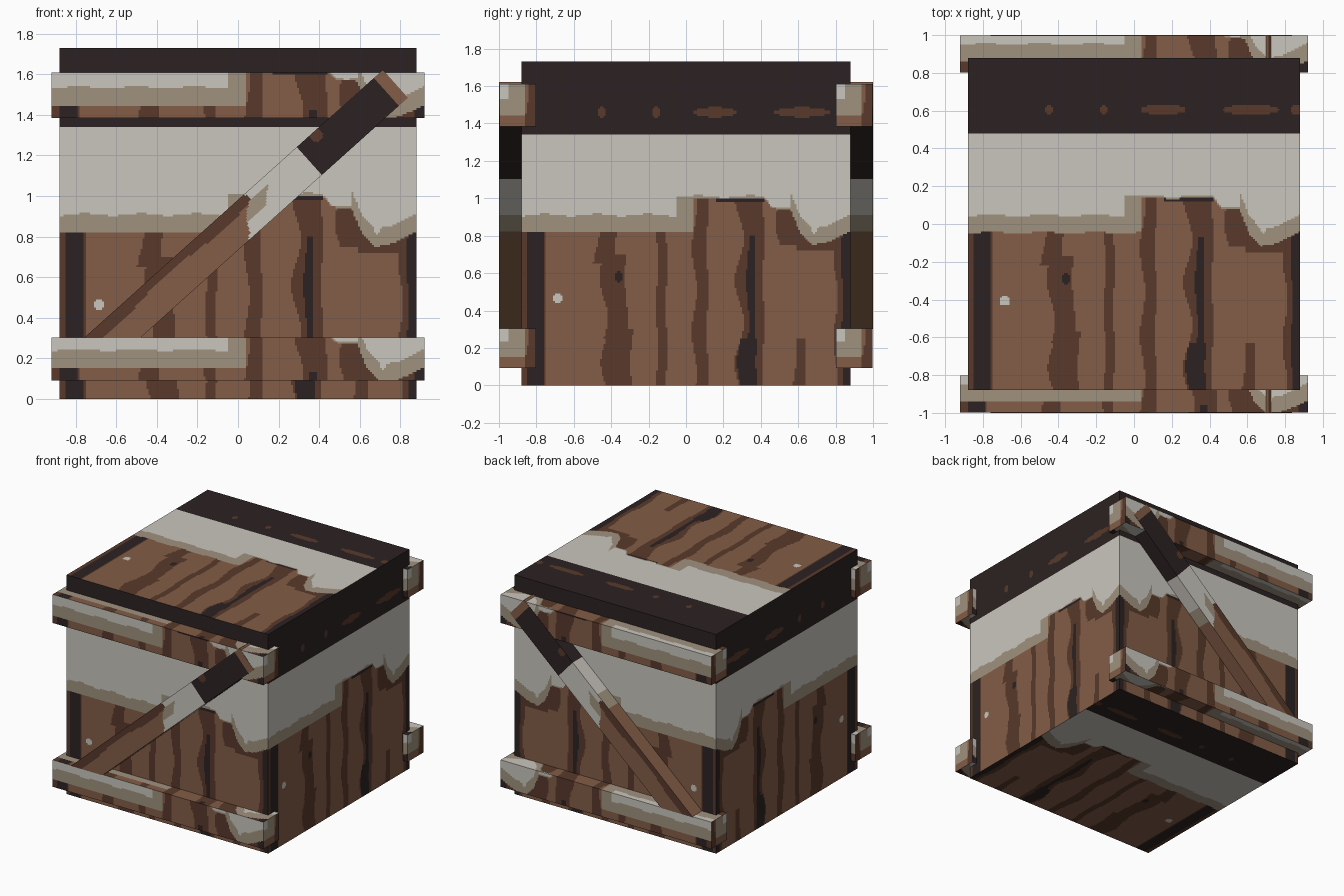
import bpy
import bmesh
import math
from mathutils import Matrix, Vector

cube = bpy.data.objects.get("Cube")
if cube:
    bpy.data.objects.remove(cube, do_unlink=True)

CREAM, TAUPE, BROWN, DARK, BLACK = range(5)
PALETTE = {
    "cream_paint": "cac6be",
    "worn_taupe": "a0927f",
    "wood_brown": "835d47",
    "grain_brown": "58392b",
    "dark_band": "2c2222",
}


def linear(c):
    return c / 12.92 if c <= .04 else ((c + .055) / 1.055) ** 2.4


MATERIALS = []
for mat_name, code in PALETTE.items():
    mat = bpy.data.materials.new(mat_name)
    mat.use_nodes = True
    colour = (*[linear(channel / 255) for channel in bytes.fromhex(code)], 1)
    mat.diffuse_color = colour
    shader = mat.node_tree.nodes["Principled BSDF"]
    shader.inputs["Base Color"].default_value = colour
    MATERIALS.append(mat)

HALF, HEIGHT, STEP = .88, 1.73, .01
PAINT_LINE, BAND_LINE = .82, 1.34

# Top of the bare wood to the right of the raised patch: across, height
WORN_EDGE = [(.04, 1), (.42, 1), (.46, .95), (.56, .94), (.61, .81), (.67, .75),
             (.76, .77), (HALF, PAINT_LINE)]

# Grain streaks, later ones on top: colour, centre, half width, bottom, top
STREAKS = [
    (DARK, -.82, .07, 0, 1),
    (BLACK, -.8, .045, 0, 1),
    (DARK, -.36, .07, 0, .3),
    (DARK, -.38, .06, .25, .7),
    (DARK, -.43, .05, .65, 1),
    (DARK, -.13, .025, 0, 1),
    (DARK, .08, .035, 0, 1),
    (DARK, .35, .065, 0, 1),
    (BLACK, .335, .045, 0, .25),
    (BLACK, .35, .02, .25, .8),
    (DARK, .56, .06, .75, 1),
    (DARK, .61, .03, 0, .25),
    (DARK, .74, .11, .72, 1),
    (DARK, .84, .04, 0, 1),
    (BLACK, .86, .025, 0, 1),
]

# Scuffs along the dark band: centre, half length
SCUFFS = [(-.45, .02), (-.16, .022), (.155, .12), (.62, .15), (.86, .03)]


def in_oval(u, v, cu, cv, ru, rv):
    return ((u - cu) / ru) ** 2 + ((v - cv) / rv) ** 2 < 1


def wood_top(u):
    for (u0, v0), (u1, v1) in zip(WORN_EDGE, WORN_EDGE[1:]):
        if u0 <= u <= u1:
            return v0 + (v1 - v0) * (u - u0) / (u1 - u0)
    return PAINT_LINE


def weathered(u, v):
    """Colour of the weathered pattern: wood, painted band, dark band."""
    if v > BAND_LINE:
        scuffed = any(in_oval(u, v, c, 1.46, r, .026) for c, r in SCUFFS)
        return DARK if scuffed else BLACK
    wood = wood_top(u)
    ripple = .006 * math.sin(23 * u)
    if -.05 < u < .04:
        taupe = 1.01
    else:
        taupe = wood + (.01 if .04 <= u < .56 else .09) + ripple
    if v > taupe or in_oval(u, v, .685, .88, .022, .065):
        return CREAM
    if v > wood + ripple / 2:
        return TAUPE
    if in_oval(u, v, -.685, .465, .027, .027):
        return CREAM
    if in_oval(u, v, -.36, .58, .017, .035) or (.16 < u < .42 and v > .98):
        return BLACK
    shade = BROWN
    for streak, centre, half, bottom, top in STREAKS:
        sway = half * math.sin(14 * v + 9 * centre) / 4 * (centre > -.5)
        if bottom <= v <= top and abs(u - centre - sway) < half - sway / 2:
            shade = streak
    return shade


def side_strips(size_a, size_b, paint):
    """Cut a side into columns, and each column where its colour changes."""
    cols, rows = round(size_a / STEP), round(size_b / STEP)
    da, db = size_a / cols, size_b / rows
    for c in range(cols):
        shades = [paint((c + .5) * da, (r + .5) * db) for r in range(rows)]
        start = 0
        for r in range(1, rows + 1):
            if r == rows or shades[r] != shades[start]:
                yield c * da, (c + 1) * da, start * db, r * db, shades[start]
                start = r


def painted_box(name, lo, hi, rule, matrix=Matrix(), cut_z=0):
    """Box whose sides are cut into strips coloured by rule(axis, a, b)."""
    bm = bmesh.new()
    for axis, i, j in ((0, 1, 2), (1, 0, 2), (2, 0, 1)):
        strips = side_strips(hi[i] - lo[i], hi[j] - lo[j], lambda a, b: rule(axis, a, b))
        for a0, a1, b0, b1, shade in strips:
            for side, level in ((-1, lo[axis]), (1, hi[axis])):
                corners = []
                for a, b in ((a0, b0), (a1, b0), (a1, b1), (a0, b1)):
                    p = Vector()
                    p[axis], p[i], p[j] = level, lo[i] + a, lo[j] + b
                    corners.append(bm.verts.new(p))
                face = bm.faces.new(corners)
                face.normal_update()
                if face.normal[axis] * side < 0:
                    face.normal_flip()
                face.material_index = shade
    bmesh.ops.remove_doubles(bm, verts=bm.verts, dist=.0001)
    bm.transform(matrix)
    if cut_z:
        bmesh.ops.bisect_plane(bm, geom=bm.verts[:] + bm.edges[:] + bm.faces[:],
                               plane_co=(0, 0, cut_z), plane_no=(0, 0, 1), clear_inner=True)
    mesh = bpy.data.meshes.new(name)
    bm.to_mesh(mesh)
    bm.free()
    for mat in MATERIALS:
        mesh.materials.append(mat)
    bpy.context.collection.objects.link(bpy.data.objects.new(name, mesh))


def crate_rule(axis, a, b):
    return weathered(a - HALF, b * HEIGHT / (2 * HALF) if axis == 2 else b)


def rail_rule(axis, a, b):
    u = a - .1 if axis == 0 else a * HALF / RAIL_HALF - HALF
    return weathered(u, b + .76)


def brace_rule(axis, a, b):
    depth = BRACE_WIDTH - b if axis == 1 else BRACE_WIDTH / 2
    wood_end = 1.06 - .9 * max(0, depth - .03) + .012 * math.sin(50 * depth)
    if axis == 0 or a > 1.92:
        return BROWN
    if a > 1.41:
        return DARK if in_oval(a, depth, 1.52, .02, .035, .03) else BLACK
    if a > wood_end:
        worn = .04 < depth < .11 and a < wood_end + .13
        return TAUPE if worn else CREAM
    return DARK if depth < .05 + .012 * math.sin(9 * a) else BROWN


# Crate body
painted_box("crate_body", (-HALF, -HALF, 0), (HALF, HALF, HEIGHT), crate_rule)

# Rails and diagonal brace on the front and back
RAIL_HALF, BRACE_WIDTH, BRACE_LENGTH = .92, .185, 1.98
tilt = Matrix.Translation((-.76, 0, .3)) @ Matrix.Rotation(-math.radians(41.9), 4, "Y")
for place, y in (("front", -.9), ("back", .9)):
    for level, z0, z1 in (("lower", .092, .304), ("upper", 1.385, 1.61)):
        painted_box(f"{place}_{level}_rail", (-RAIL_HALF, y - .098, z0),
                    (RAIL_HALF, y + .098, z1), rail_rule)
    painted_box(f"{place}_diagonal_brace", (0, y - .1, -BRACE_WIDTH),
                (BRACE_LENGTH, y + .1, 0), brace_rule, tilt, cut_z=.3)
